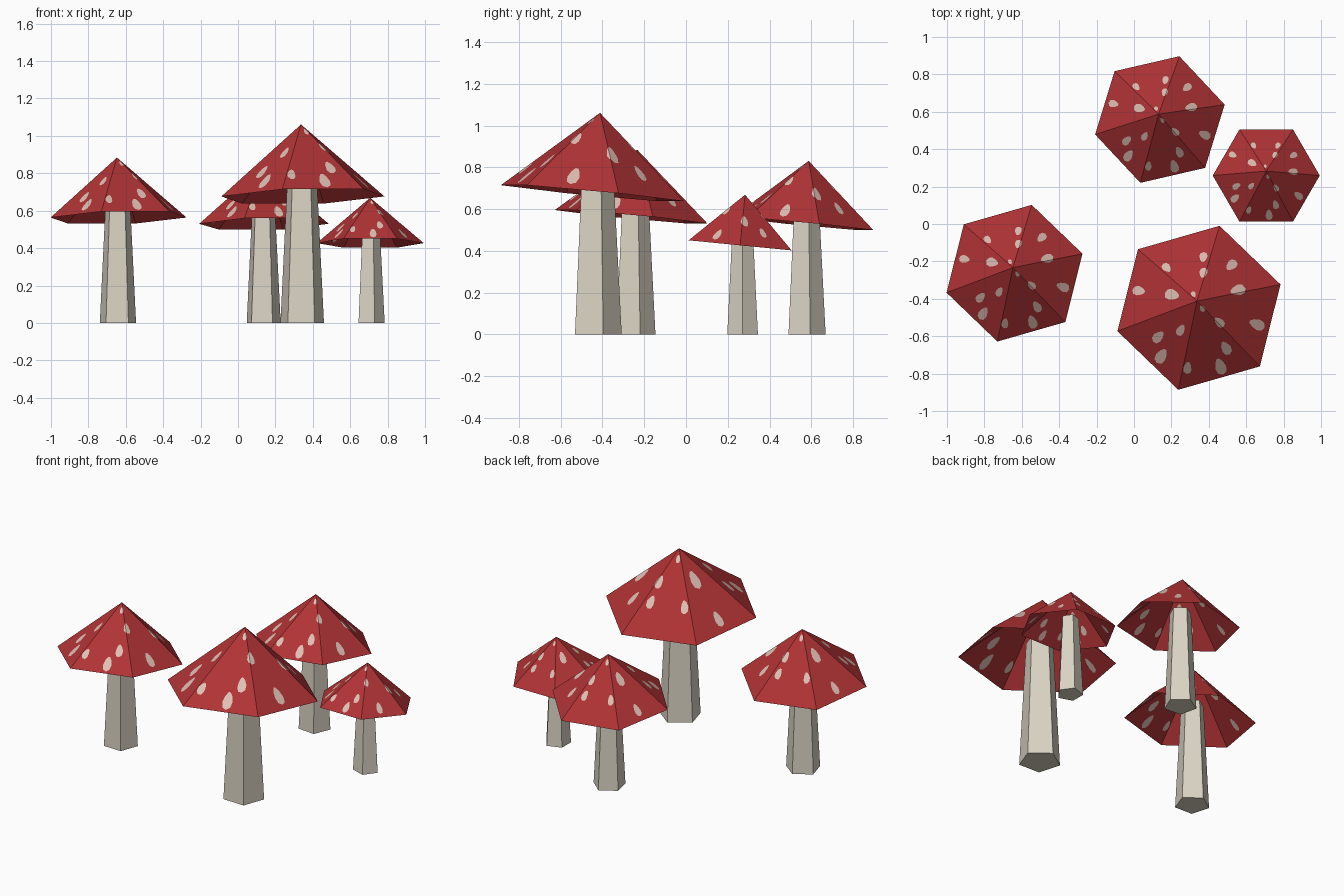
import bpy, bmesh, math
from mathutils import Vector, Matrix
from mathutils.geometry import delaunay_2d_cdt

if "Cube" in bpy.data.objects:
    bpy.data.objects.remove(bpy.data.objects["Cube"])

CAP_R, CAP_H, CAP_Z = 0.378, 0.322, 0.724      # rim radius, cone height, mid height
STEM_R0, STEM_R1, STEM_H = 0.102, 0.068, 0.66
TILT = math.radians(5.6)


def material(name, rgb):
    m = bpy.data.materials.new(name)
    m.diffuse_color = (*rgb, 1)
    m.use_nodes = True
    m.node_tree.nodes["Principled BSDF"].inputs["Base Color"].default_value = m.diffuse_color
    return m


red = material("cap red", (0.44, 0.033, 0.036))
pink = material("spot pale pink", (0.74, 0.52, 0.45))
cream = material("stem cream", (0.70, 0.65, 0.55))

# Spots on the cap: angle in degrees, distance from the tip as a share of the radius
SPOTS = [(114, .58), (149, .73), (145, .32), (68, .57), (35, .62), (4, .50),
         (64, .37), (100, .10), (-33, .72), (-57, .34), (-73, .60), (-86, .75),
         (-116, .74), (-158, .60), (-143, .73), (-139, .37), (-70, .10)]


def polar(r, a):
    return Vector((r * math.cos(a), r * math.sin(a)))


def spot_outline(deg, dist, i):
    """Slightly egg-shaped outline, longer along the slope."""
    a = math.radians(deg)
    k = 0.5 if dist < 0.2 else 0.85 + 0.15 * (i % 3)
    out = polar(1, a)
    side = Vector((-out.y, out.x))
    pts = []
    for j in range(9):
        t = math.tau * j / 9
        w = 0.055 + 0.018 * math.cos(t)
        pts.append((out * (dist + 0.08 * k * math.cos(t)) + side * w * k * math.sin(t)) * CAP_R)
    return pts


def cap_mesh():
    """Open six-sided cone with the spots cut into its faces."""
    pts = [Vector((0, 0))] + [polar(CAP_R, math.tau * i / 6) for i in range(6)]
    faces = [[0, i + 1, (i + 1) % 6 + 1] for i in range(6)]
    for i, (deg, dist) in enumerate(SPOTS):
        n = len(pts)
        outline = spot_outline(deg, dist, i)
        pts += outline
        faces.append(list(range(n, n + len(outline))))
    v2, _, tris, _, _, source = delaunay_2d_cdt(pts, [], faces, 1, 1e-5, True)
    apothem = CAP_R * math.cos(math.pi / 6)
    normals = [polar(1, math.tau * (i + .5) / 6) for i in range(6)]
    verts = [(v.x, v.y, CAP_H * (0.5 - max(n.dot(v) for n in normals) / apothem)) for v in v2]
    me = bpy.data.meshes.new("cap")
    me.from_pydata(verts, [], [list(t) for t in tris])
    me.materials.append(red)
    me.materials.append(pink)
    me.update()
    for p, ids in zip(me.polygons, source):
        p.material_index = int(any(k >= 6 for k in ids))
        if p.normal.z < 0:
            p.flip()
    return me


def stem_mesh():
    """Tapered five-sided stem."""
    bm = bmesh.new()
    rings = [[bm.verts.new((*polar(r, math.tau * i / 5), z)) for i in range(5)]
             for r, z in ((STEM_R0, 0), (STEM_R1, STEM_H))]
    for i in range(5):
        j = (i + 1) % 5
        bm.faces.new((rings[0][i], rings[0][j], rings[1][j], rings[1][i]))
    bm.faces.new(rings[0][::-1])
    bm.faces.new(rings[1])
    me = bpy.data.meshes.new("stem")
    bm.to_mesh(me)
    bm.free()
    me.materials.append(cream)
    return me


cap, stem = cap_mesh(), stem_mesh()


def mushroom(name, x, y, scale, turn):
    base = (Matrix.Translation((x, y, 0)) @ Matrix.Rotation(math.radians(turn), 4, 'Z')
            @ Matrix.Scale(scale, 4))
    lean = Matrix.Translation((0, 0, CAP_Z)) @ Matrix.Rotation(-TILT, 4, 'X')
    for part, me, m in (("stem", stem, base), ("cap", cap, base @ lean)):
        ob = bpy.data.objects.new(f"{name}_{part}", me)
        ob.matrix_world = m
        bpy.context.collection.objects.link(ob)


# The cluster: position, size and turn
mushroom("left", -0.643, -0.248, 1.0, 16)
mushroom("large", 0.342, -0.43, 1.2, 16)
mushroom("back", 0.135, 0.573, 0.94, 13)
mushroom("small", 0.707, 0.271, 0.757, 0)
